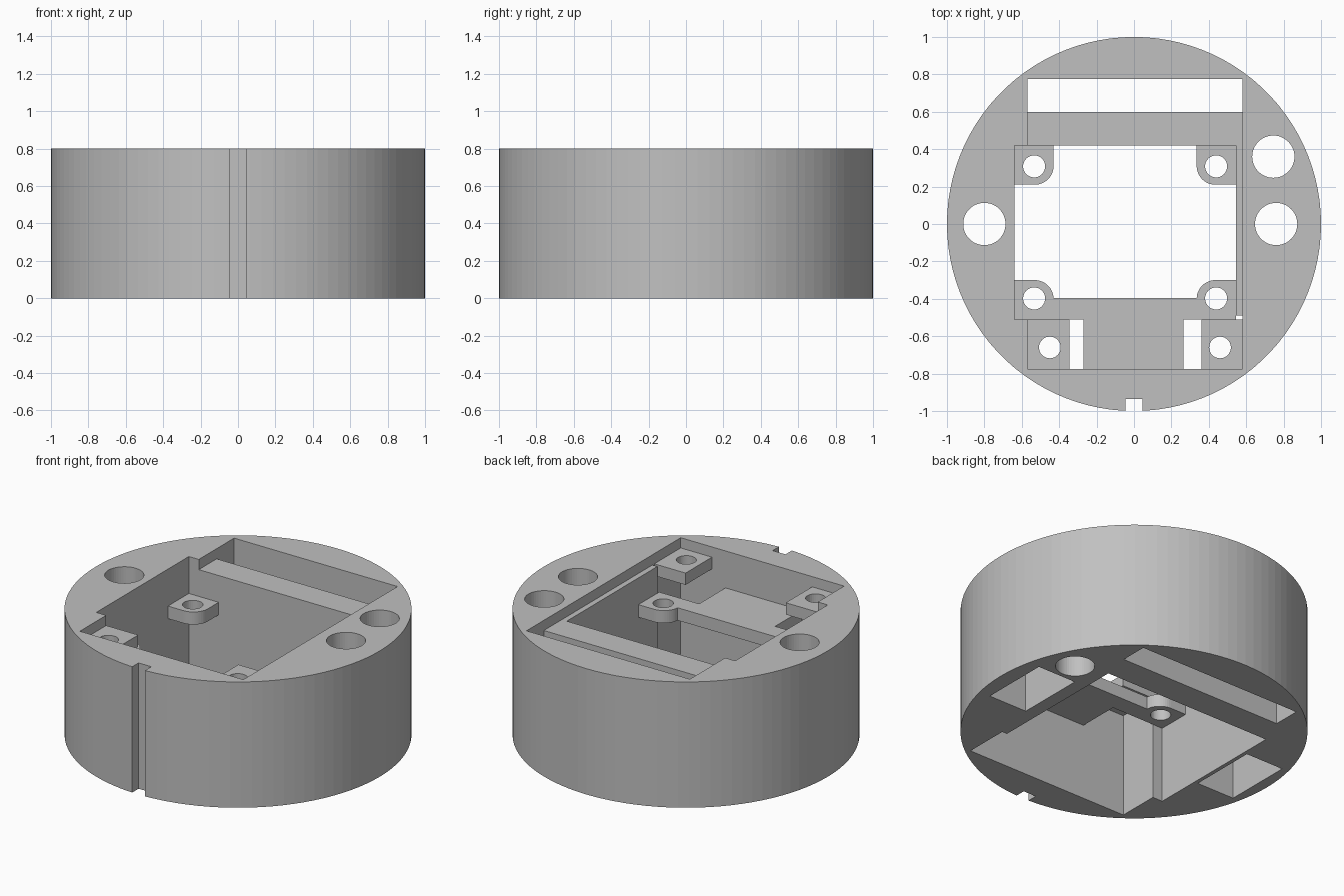
import bpy, bmesh, math

old = bpy.data.objects.get("Cube")
if old:
    bpy.data.objects.remove(old, do_unlink=True)

HEIGHT = 0.8
LEDGE = 0.735              # floor of the shallow top recess
SHELF = (0.485, 0.565)     # bottom and top of the lower mounts
PAD = (0.66, LEDGE)        # bottom and top of the upper mounts
THROUGH = (-0.1, 0.9)
X0, X1, Y0, Y1 = -0.64, 0.545, -0.51, 0.42   # main pocket
RX0, RX1, RY = -0.57, 0.58, 0.775            # top recess

grey = bpy.data.materials.new("plain grey")
grey.use_nodes = True
COLOUR = (0.53, 0.53, 0.53, 1)
grey.diffuse_color = COLOUR
grey.node_tree.nodes["Principled BSDF"].inputs["Base Color"].default_value = COLOUR


def prism(name, outline, z):
    """Extrude a flat outline from z[0] to z[1]."""
    bm = bmesh.new()
    base = bm.faces.new([bm.verts.new((x, y, z[0])) for x, y in outline])
    top = bmesh.ops.extrude_face_region(bm, geom=[base])["geom"]
    bmesh.ops.translate(bm, vec=(0, 0, z[1] - z[0]),
                        verts=[v for v in top if isinstance(v, bmesh.types.BMVert)])
    bmesh.ops.recalc_face_normals(bm, faces=bm.faces)
    mesh = bpy.data.meshes.new(name)
    bm.to_mesh(mesh)
    bm.free()
    mesh.materials.append(grey)
    ob = bpy.data.objects.new(name, mesh)
    bpy.context.collection.objects.link(ob)
    return ob


def rect(x0, x1, y0, y1):
    return [(x0, y0), (x1, y0), (x1, y1), (x0, y1)]


def circle(x, y, r, n=48):
    return [(x + r * math.cos(math.tau * i / n), y + r * math.sin(math.tau * i / n))
            for i in range(n)]


def cut(ob, cuts):
    """Subtract each (outline, z range) and bake the result."""
    helpers = []
    for outline, z in cuts:
        helper = prism("cutter", outline, z)
        helper.hide_render = True
        helpers.append(helper)
        mod = ob.modifiers.new("cut", "BOOLEAN")
        mod.operation = "DIFFERENCE"
        mod.solver = "EXACT"
        mod.object = helper
    bpy.context.view_layer.update()
    result = bpy.data.meshes.new_from_object(
        ob.evaluated_get(bpy.context.evaluated_depsgraph_get()))
    ob.modifiers.clear()
    ob.data = result
    for helper in helpers:
        bpy.data.objects.remove(helper, do_unlink=True)


# Round housing with its pockets, slot, key notch and cable holes
housing = prism("round_housing", circle(0, 0, 1, 100), (0, HEIGHT))
cut(housing, [
    (rect(RX0, RX1, -RY, RY), (LEDGE, 0.9)),          # shallow recess
    (rect(X0, X1, Y0, Y1), THROUGH),                  # main pocket
    (rect(RX0, RX1, -RY, Y0 + 0.02), (-0.1, LEDGE + 0.02)),  # front bay
    (rect(RX0, RX1, 0.6, RY), THROUGH),               # rear slot
    (rect(-0.045, 0.045, -1.1, -0.935), THROUGH),     # key notch
    (circle(0.745, 0.36, 0.113), THROUGH),
    (circle(0.76, 0, 0.113), THROUGH),
    (circle(-0.8, 0, 0.113), THROUGH),
    (rect(0.63, 0.9, -0.22, 0.22), (-0.1, 0.5)),      # underside pockets
    (rect(-0.93, -0.665, -0.22, 0.22), (-0.1, 0.5)),
])


# Corner tabs: square with one rounded inner corner and a screw hole
def corner_tab(name, cx, cy, sx, sy, size=0.21, r=0.1):
    outline = [(cx, cy), (cx - sx * size, cy)]
    for i in range(13):
        a = math.pi / 2 * i / 12
        outline.append((cx - sx * (size - r + r * math.cos(a)),
                        cy - sy * (size - r + r * math.sin(a))))
    outline.append((cx, cy - sy * size))
    tab = prism(name, outline, SHELF)
    cut(tab, [(circle(cx - sx * 0.106, cy - sy * 0.112, 0.059, 32), THROUGH)])


for sx, side, cx in ((1, "left", X1), (-1, "right", X0)):
    for sy, end, cy in ((1, "rear", Y1), (-1, "front", Y0)):
        corner_tab(f"{end}_{side}_tab", cx, cy, sx, sy)

# T-shaped shelf joining the front tabs to the front wall
XL, XR, YF = X0 + 0.21, X1 - 0.21, -0.395
prism("front_shelf", [(-0.27, -RY), (0.265, -RY), (0.265, Y0), (XR, Y0),
                      (XR, YF), (XL, YF), (XL, Y0), (-0.27, Y0)], SHELF)

# Upper screw pads in the front bay
for name, x0, x1, hx in (("front_right_pad", RX0, -0.345, -0.45),
                         ("front_left_pad", 0.36, RX1, 0.46)):
    pad = prism(name, rect(x0, x1, -RY, Y0), PAD)
    cut(pad, [(circle(hx, -0.66, 0.058, 32), THROUGH)])
